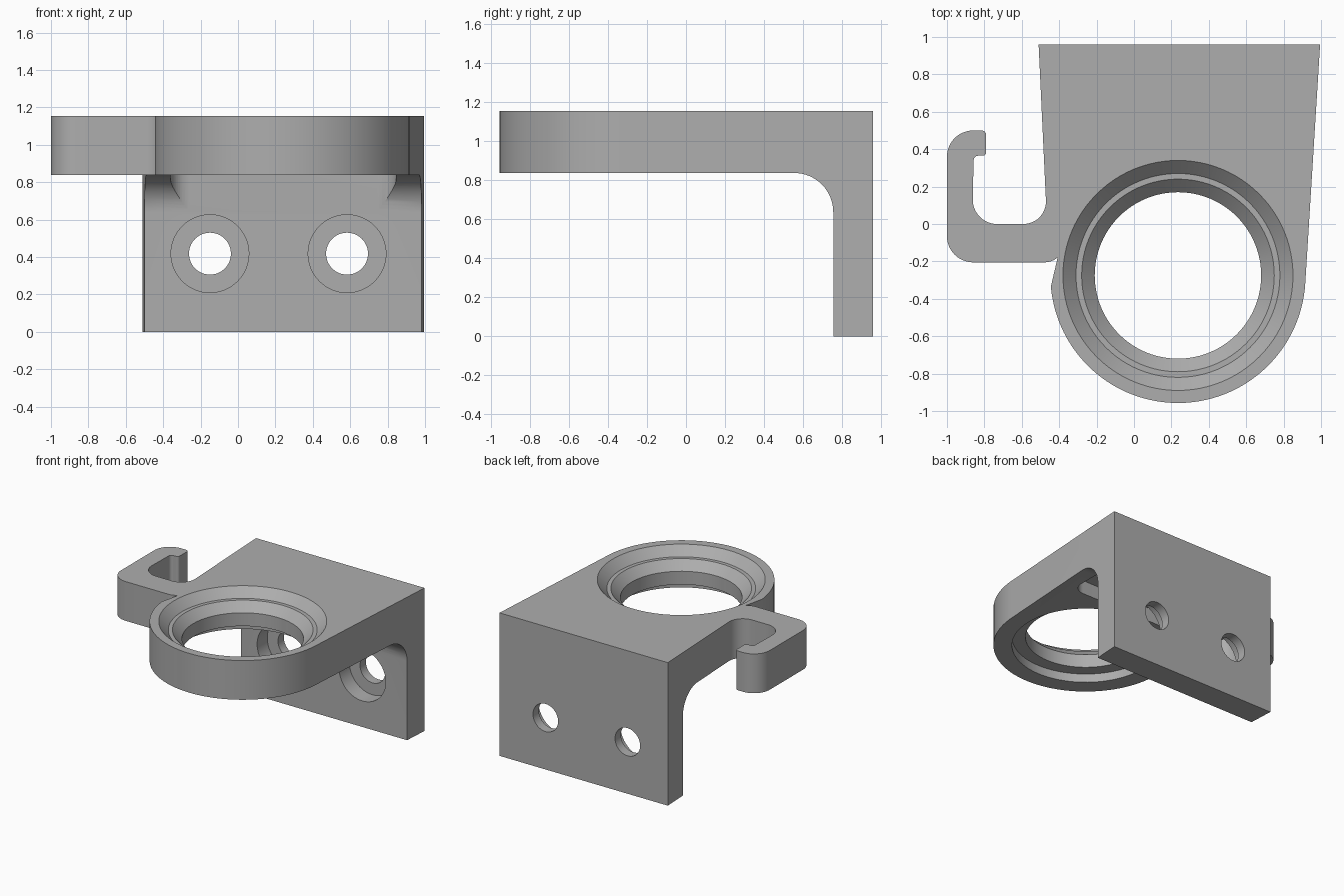
import bpy, bmesh, math
from mathutils import Vector, Matrix

cube = bpy.data.objects.get("Cube")
if cube:
    bpy.data.objects.remove(cube, do_unlink=True)

TOP, UNDER = 1.155, 0.838
RING = Vector((0.235, -0.275))

grey = bpy.data.materials.new("matte_grey")
grey.use_nodes = True
colour = (0.42, 0.42, 0.42, 1)
grey.diffuse_color = colour
grey.node_tree.nodes["Principled BSDF"].inputs["Base Color"].default_value = colour


def rounded(corners, steps=12):
    """Polygon from (x, y, radius) corners, with each corner turned into an arc."""
    out = []
    for i, (x, y, r) in enumerate(corners):
        p = Vector((x, y))
        if not r:
            out.append(p)
            continue
        a = (Vector(corners[i - 1][:2]) - p).normalized()
        b = (Vector(corners[(i + 1) % len(corners)][:2]) - p).normalized()
        half = a.angle(b) / 2
        centre = p + (a + b).normalized() * (r / math.sin(half))
        start = p + a * (r / math.tan(half)) - centre
        end = p + b * (r / math.tan(half)) - centre
        turn = math.atan2(start.x * end.y - start.y * end.x, start.dot(end))
        for k in range(steps + 1):
            out.append(centre + Matrix.Rotation(turn * k / steps, 2) @ start)
    return out


def make_object(name, bm):
    bmesh.ops.recalc_face_normals(bm, faces=bm.faces)
    mesh = bpy.data.meshes.new(name)
    bm.to_mesh(mesh)
    bm.free()
    mesh.materials.append(grey)
    obj = bpy.data.objects.new(name, mesh)
    bpy.context.collection.objects.link(obj)
    return obj


def prism(name, points, place, sweep):
    """Extrude a closed 2D outline; place maps it into space."""
    bm = bmesh.new()
    face = bm.faces.new([bm.verts.new(place(p)) for p in points])
    ext = bmesh.ops.extrude_face_region(bm, geom=[face])
    verts = [v for v in ext["geom"] if isinstance(v, bmesh.types.BMVert)]
    bmesh.ops.translate(bm, verts=verts, vec=sweep)
    return make_object(name, bm)


def lathe(name, profile, matrix, steps=96):
    """Closed solid of revolution from (radius, height) pairs."""
    bm = bmesh.new()
    rings = []
    for r, h in profile:
        rings.append([bm.verts.new(matrix @ Vector((
            r * math.cos(math.tau * k / steps), r * math.sin(math.tau * k / steps), h)))
            for k in range(steps)])
    for low, high in zip(rings, rings[1:]):
        for k in range(steps):
            n = (k + 1) % steps
            bm.faces.new((low[k], low[n], high[n], high[k]))
    bm.faces.new(rings[0])
    bm.faces.new(rings[-1])
    return make_object(name, bm)


def apply_boolean(target, cutter, operation):
    mod = target.modifiers.new(cutter.name, 'BOOLEAN')
    mod.operation = operation
    mod.solver = 'EXACT'
    mod.object = cutter
    bpy.context.view_layer.objects.active = target
    bpy.ops.object.modifier_apply(modifier=mod.name)
    bpy.data.objects.remove(cutter, do_unlink=True)


# Plan outline: tapered plate, side hook and round nose
hook_and_plate = rounded([
    (0.995, 0.96, 0), (-0.51, 0.96, 0),
    (-0.465, 0, 0.12), (-0.865, 0, 0.13),
    (-0.857, 0.365, 0.025), (-0.79, 0.365, 0.02),
    (-0.79, 0.5, 0.025), (-1, 0.5, 0.14),
    (-1, -0.205, 0.14), (-0.44, -0.205, 0.115)])
nose = []
for k in range(65):
    a = math.radians(185 + (356.5 - 185) * k / 64)
    nose.append(RING + 0.682 * Vector((math.cos(a), math.sin(a))))
bracket = prism("bracket", hook_and_plate + nose,
                lambda p: (p.x, p.y, -0.1), (0, 0, 1.4))

# Side profile: flat plate, inner fillet and upright back wall
side = rounded([(-1.2, UNDER, 0), (0.755, UNDER, 0.2), (0.755, 0, 0),
                (1.2, 0, 0), (1.2, TOP, 0), (-1.2, TOP, 0)], 16)
apply_boolean(bracket, prism("side_profile", side, lambda p: (-1.3, p.x, p.y),
                             (2.6, 0, 0)), 'INTERSECT')

# Stepped conical seat, through hole and recess below
seat = lathe("ring_seat", [
    (0.545, UNDER - 0.1), (0.545, UNDER + 0.07), (0.445, UNDER + 0.07),
    (0.445, TOP - 0.14), (0.515, TOP - 0.07), (0.545, TOP - 0.07),
    (0.615, TOP), (0.665, TOP + 0.05)], Matrix.Translation((*RING, 0)))
apply_boolean(bracket, seat, 'DIFFERENCE')

# Rounded pocket under the plate, in front of the wall
pocket = rounded([(-0.36, 0.3, 0.1), (0.845, 0.3, 0.1),
                  (0.845, 0.7545, 0.1), (-0.36, 0.7545, 0.1)])
apply_boolean(bracket, prism("under_pocket", pocket, lambda p: (p.x, p.y, 0.6),
                             (0, 0, UNDER + 0.11 - 0.6)), 'DIFFERENCE')

# Two counterbored screw holes through the wall
for x in (-0.15, 0.583):
    turn = Matrix.Translation((x, 0, 0.418)) @ Matrix.Rotation(-math.pi / 2, 4, 'X')
    hole = lathe("screw_hole", [(0.208, 0.7), (0.208, 0.885),
                                (0.112, 0.885), (0.112, 1.1)], turn, 64)
    apply_boolean(bracket, hole, 'DIFFERENCE')

# Smooth curves with crisp edges
bpy.ops.object.select_all(action='DESELECT')
bracket.select_set(True)
bpy.context.view_layer.objects.active = bracket
bpy.ops.object.shade_smooth_by_angle(angle=math.radians(30))
